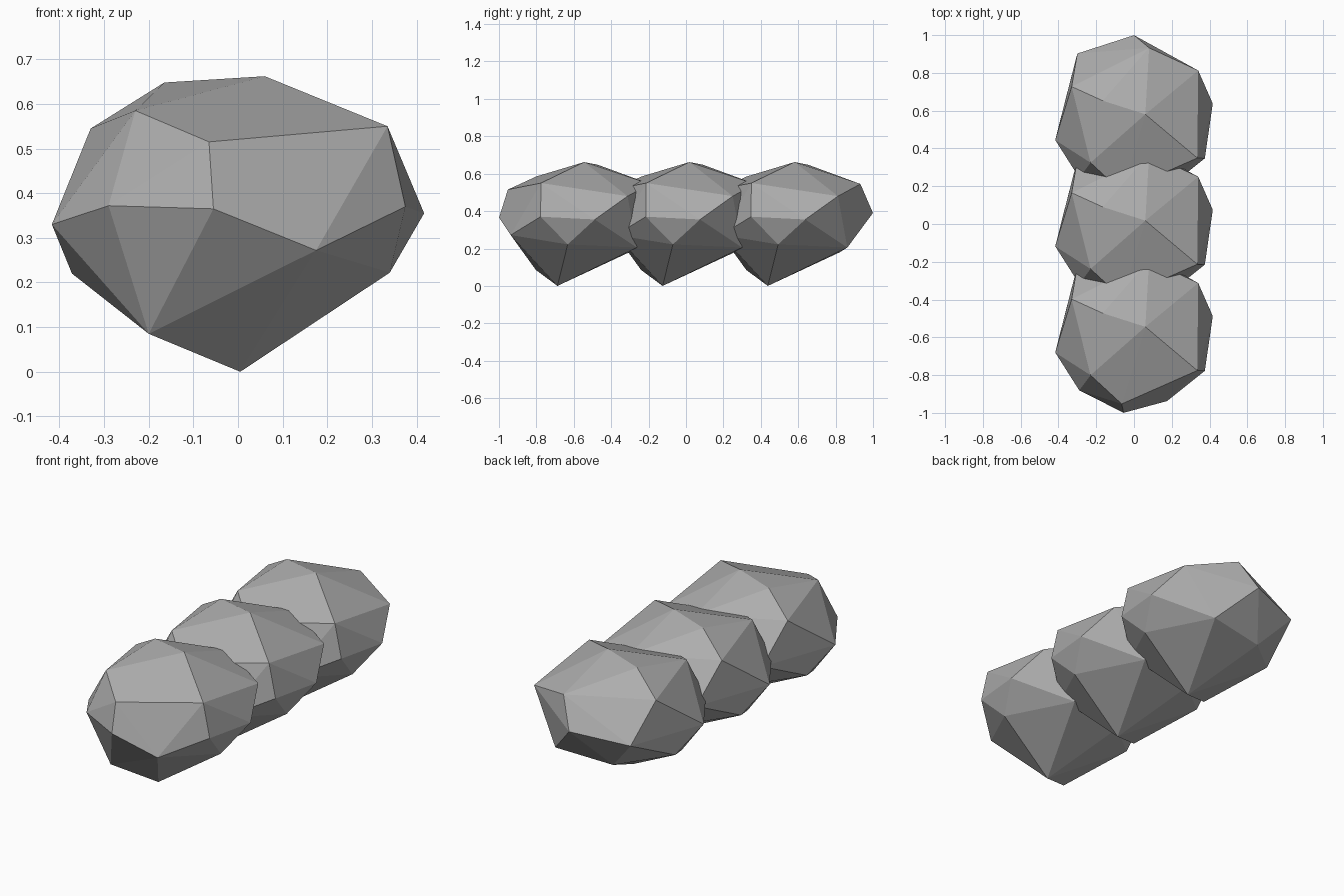
import bpy
import bmesh

cube = bpy.data.objects.get("Cube")
if cube:
    bpy.data.objects.remove(cube, do_unlink=True)

# Plain stone colour
stone = bpy.data.materials.new("stone_grey")
stone.use_nodes = True
grey = (0.42, 0.42, 0.42, 1)
stone.diffuse_color = grey
shader = next(n for n in stone.node_tree.nodes if n.type == 'BSDF_PRINCIPLED')
shader.inputs["Base Color"].default_value = grey
shader.inputs["Roughness"].default_value = 0.9

# Corners of the boulder, grouped by height
CROWN = [(-.165, .09, .648), (.06, .018, .662), (-.23, -.238, .585),
         (-.33, .165, .545), (.335, -.213, .55), (.08, .37, .545),
         (-.065, -.39, .515), (.34, .25, .48)]
GIRTH = [(-.417, -.118, .33), (-.29, -.318, .372), (-.055, -.437, .365),
         (.375, -.215, .37), (.417, .075, .355), (0, .437, .39),
         (-.30, .34, .355)]
BASE = [(.175, -.375, .272), (.34, -.07, .222), (.178, .30, .205),
        (-.14, .26, .18), (-.372, .06, .22), (-.2, -.24, .085),
        (.005, -.125, 0)]


def boulder_mesh():
    """Wrap the corners in a faceted convex skin."""
    bm = bmesh.new()
    for corner in CROWN + GIRTH + BASE:
        bm.verts.new(corner)
    bmesh.ops.convex_hull(bm, input=bm.verts[:])
    loose = [v for v in bm.verts if not v.link_faces]
    bmesh.ops.delete(bm, geom=loose, context='VERTS')
    bmesh.ops.recalc_face_normals(bm, faces=bm.faces[:])
    mesh = bpy.data.meshes.new("boulder")
    bm.to_mesh(mesh)
    bm.free()
    mesh.materials.append(stone)
    return mesh


# Row of three identical, overlapping boulders
SPACING = 0.5625
shared = boulder_mesh()
for step, name in enumerate(("front_boulder", "middle_boulder", "back_boulder")):
    rock = bpy.data.objects.new(name, shared)
    rock.location.y = (step - 1) * SPACING
    bpy.context.collection.objects.link(rock)
